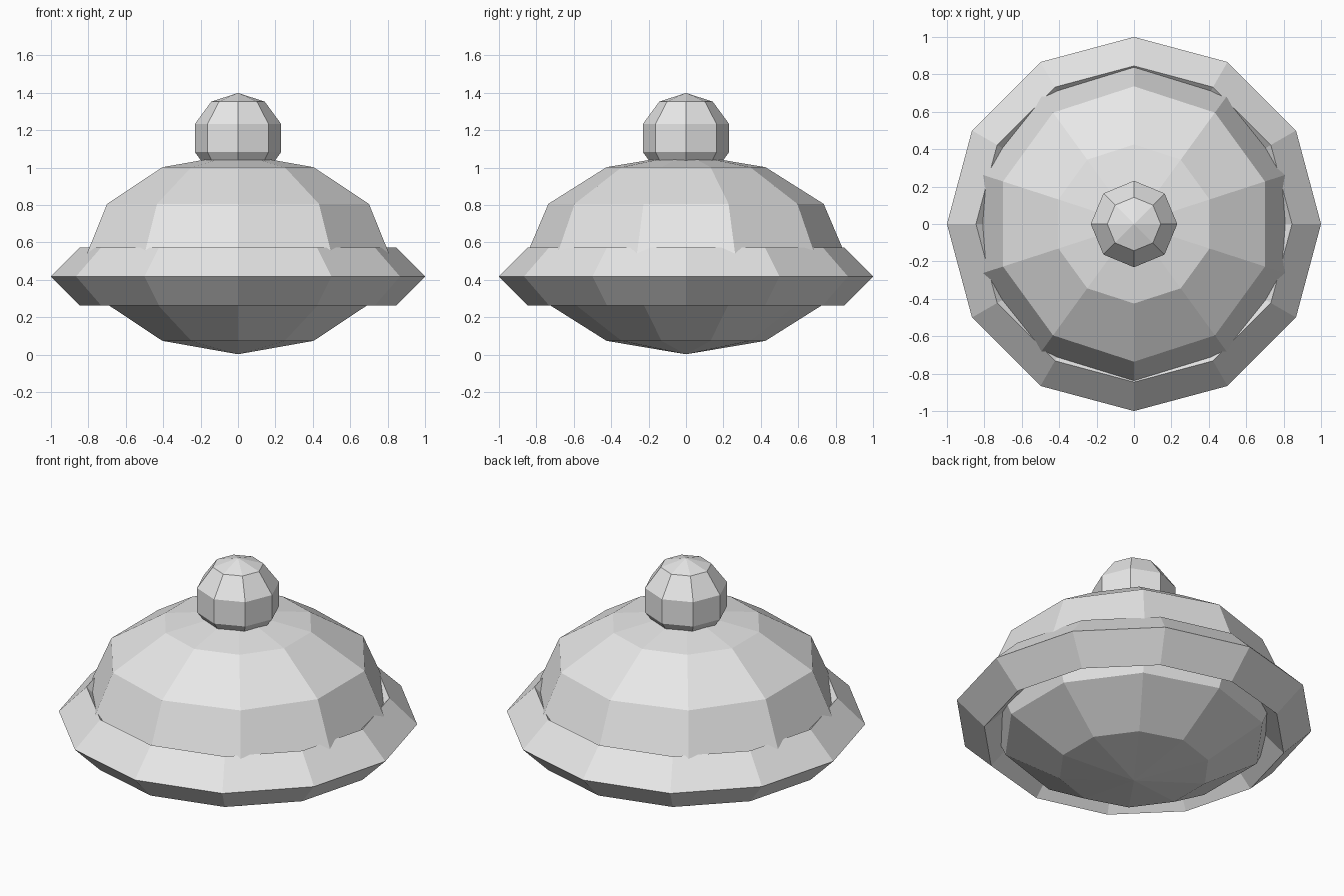
import bpy, bmesh
from math import sin, cos, pi

if "Cube" in bpy.data.objects:
    bpy.data.objects.remove(bpy.data.objects["Cube"])

grey = bpy.data.materials.new("pale_grey")
grey.diffuse_color = (0.8, 0.8, 0.8, 1.0)
grey.use_nodes = True
grey.node_tree.nodes["Principled BSDF"].inputs["Base Color"].default_value = grey.diffuse_color


def finish(name, bm):
    bmesh.ops.recalc_face_normals(bm, faces=bm.faces)
    mesh = bpy.data.meshes.new(name)
    bm.to_mesh(mesh)
    bm.free()
    mesh.materials.append(grey)
    obj = bpy.data.objects.new(name, mesh)
    bpy.context.collection.objects.link(obj)
    return obj


def ring(bm, radius, z, sides):
    # first corner sits on the y axis
    return [bm.verts.new((radius * sin(2 * pi * i / sides),
                          radius * cos(2 * pi * i / sides), z)) for i in range(sides)]


def bridge(bm, a, b):
    n = len(a)
    for i in range(n):
        j = (i + 1) % n
        bm.faces.new((a[i], a[j], b[j], b[i]))


def ball(name, radius, half_height, z, sides, bands):
    bm = bmesh.new()
    rings = [ring(bm, radius * sin(pi * k / bands), z + half_height * cos(pi * k / bands), sides)
             for k in range(1, bands)]
    for a, b in zip(rings, rings[1:]):
        bridge(bm, a, b)
    for end, pole_z in ((rings[0], z + half_height), (rings[-1], z - half_height)):
        pole = bm.verts.new((0, 0, pole_z))
        for i in range(sides):
            bm.faces.new((end[i], end[(i + 1) % sides], pole))
    return finish(name, bm)


def hoop(name, major, minor, z, sides, section):
    bm = bmesh.new()
    rings = [ring(bm, major + minor * cos(2 * pi * k / section),
                  z + minor * sin(2 * pi * k / section), sides) for k in range(section)]
    for k in range(section):
        bridge(bm, rings[k], rings[(k + 1) % section])
    return finish(name, bm)


# flattened main hull
ball("hull", 0.85, 0.536, 0.538, 10, 6)
# diamond-section rim around the hull
hoop("rim", 0.845, 0.155, 0.418, 12, 4)
# small cabin on top
ball("top_cabin", 0.243, 0.241, 1.158, 8, 5)
